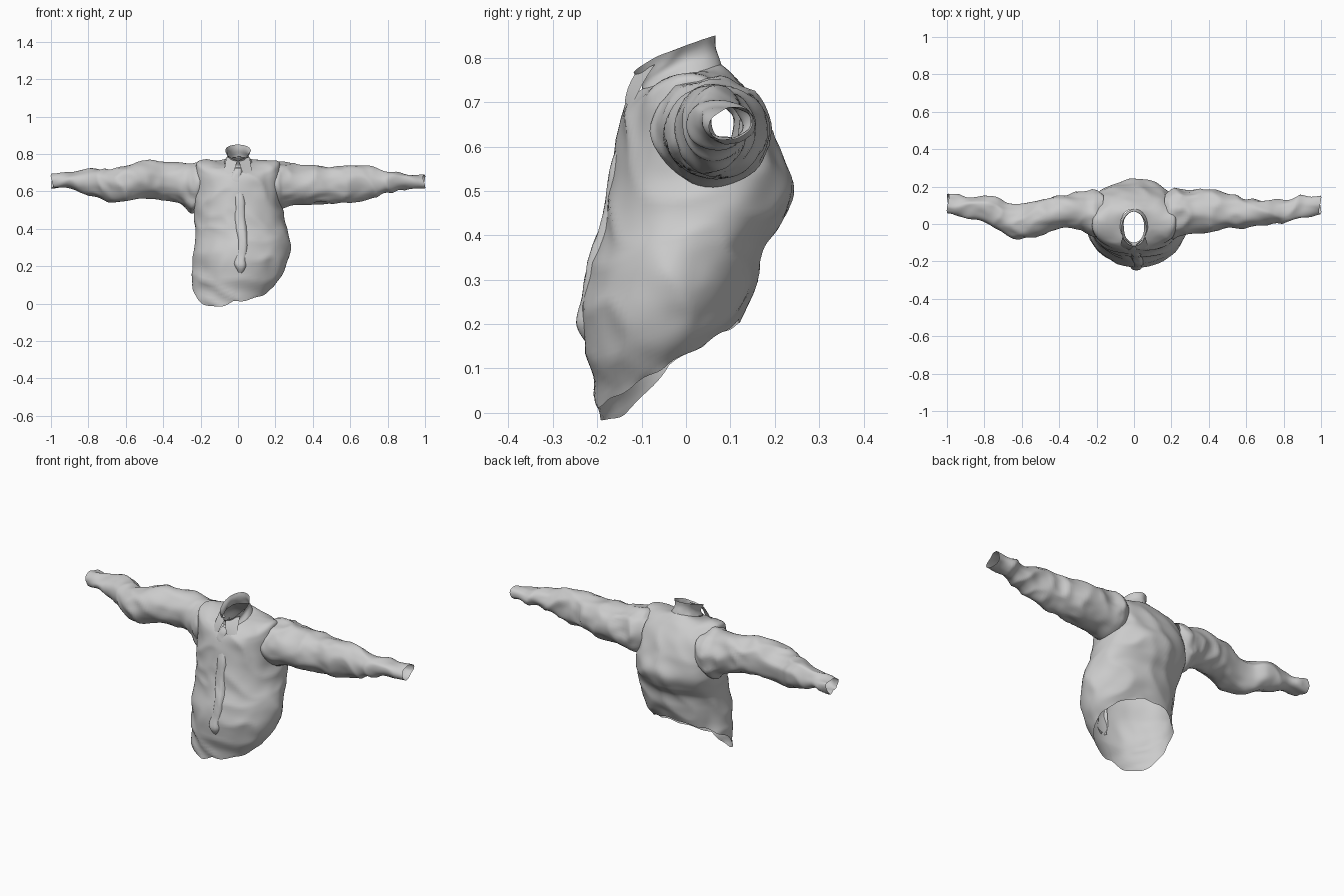
import bpy, bmesh, math
from mathutils import Vector, noise

if "Cube" in bpy.data.objects:
    bpy.data.objects.remove(bpy.data.objects["Cube"])


def spline(rows, t):
    """Catmull-Rom sample through a table of rows, t in 0..1."""
    n = len(rows) - 1
    i = min(int(t * n), n - 1)
    u = t * n - i
    p = [rows[max(0, min(n, i + k))] for k in (-1, 0, 1, 2)]
    return [0.5 * (2 * b + (c - a) * u + (2 * a - 5 * b + 4 * c - d) * u * u
                   + (3 * b - a - 3 * c + d) * u ** 3) for a, b, c, d in zip(*p)]


def power(v, e):
    return math.copysign(abs(v) ** e, v)


def grid_mesh(name, point, rows, cols, closed=True, folds=0.0, scale=(7, 7, 7), cut=None):
    """Skin a grid of points, add cloth folds along the normals, smooth it."""
    bm = bmesh.new()
    v = [[bm.verts.new(point(r / rows, c / cols)) for c in range(cols if closed else cols + 1)]
         for r in range(rows + 1)]
    for r in range(rows):
        for c in range(cols):
            d = (c + 1) % cols if closed else c + 1
            bm.faces.new((v[r][c], v[r][d], v[r + 1][d], v[r + 1][c]))
    bmesh.ops.recalc_face_normals(bm, faces=bm.faces)
    bm.normal_update()
    if folds:
        moves = []
        for w in bm.verts:
            q = Vector([a * b for a, b in zip(w.co, scale)])
            q += 0.5 * noise.noise_vector(w.co * 4)
            ridge = 0.45 - 2 * abs(noise.noise(q))
            moves.append(w.normal * folds * (ridge + 0.3 * noise.noise(q * 2.3)))
        for w, m in zip(bm.verts, moves):
            w.co += m
    if cut:
        bmesh.ops.delete(bm, geom=[f for f in bm.faces if cut(f.calc_center_median())],
                         context='FACES')
    me = bpy.data.meshes.new(name)
    bm.to_mesh(me)
    bm.free()
    ob = bpy.data.objects.new(name, me)
    bpy.context.collection.objects.link(ob)
    bpy.context.view_layer.objects.active = ob
    ob.select_set(True)
    bpy.ops.object.shade_smooth_by_angle(angle=math.radians(50))
    ob.select_set(False)
    return ob


# Torso rings, hem to neck: left, right, front y, back y, front z, back z, side lift
TORSO = [
    (-.245, .20, -.20, .125, .012, .205, 0),
    (-.243, .25, -.222, .14, .12, .24, 0),
    (-.238, .278, -.232, .158, .23, .30, 0),
    (-.235, .275, -.212, .172, .33, .37, 0),
    (-.232, .255, -.187, .21, .42, .425, 0),
    (-.238, .238, -.167, .24, .52, .50, 0),
    (-.237, .23, -.155, .212, .61, .59, .01),
    (-.23, .225, -.145, .172, .67, .675, .045),
    (-.205, .20, -.122, .125, .705, .735, .045),
    (-.073, .07, -.098, .078, .725, .785, 0),
]


def torso_point(t, s):
    xl, xr, yf, yb, zf, zb, lift = spline(TORSO, t)
    a = math.tau * s
    c, n = math.cos(a), math.sin(a)
    # pointed belly below, fuller chest above
    upper = min(1, max(0, (t - .35) * 4))
    e = 2.0 + .25 * upper if n > 0 else 1.8 + .45 * upper
    x = (xl + xr) / 2 + (xr - xl) / 2 * power(c, 2 / e)
    k = (1 + power(n, 2 / e)) / 2
    z = zf + (zb - zf) * k + lift * c ** 4
    if n < 0 and c < 0:                       # hanging left corner of the hem
        z -= .10 * abs(n * c) * max(0, 1 - t * 5)
    if t == 0:
        z += 0.003 * math.sin(a * 11)
    return Vector((x, yf + (yb - yf) * k, z))


def armhole(p):
    return abs(p.x) > .17 and ((p.y - .05) / .095) ** 2 + ((p.z - .63) / .09) ** 2 < 1


grid_mesh("shirt_body", torso_point, 64, 96, folds=.009, scale=(6, 6, 7), cut=armhole)

# Sleeve rings, shoulder to cuff: x, front y, back y, bottom z, top z
LEFT = [
    (-.165, -.055, .16, .54, .735), (-.21, -.068, .182, .505, .75), (-.25, -.05, .178, .487, .747),
    (-.30, -.025, .168, .535, .75), (-.40, -.022, .15, .557, .76), (-.50, -.058, .133, .565, .763),
    (-.60, -.081, .108, .547, .733), (-.68, -.063, .113, .54, .718), (-.74, -.018, .148, .57, .718),
    (-.80, .01, .148, .583, .727), (-.88, .033, .148, .608, .703), (-.995, .057, .165, .617, .692),
]
RIGHT = [
    (.165, -.055, .16, .55, .735), (.205, -.075, .184, .517, .753), (.24, -.063, .187, .513, .757),
    (.30, -.05, .183, .528, .745), (.40, -.042, .183, .53, .738), (.50, -.032, .168, .538, .728),
    (.60, -.017, .135, .542, .738), (.70, -.005, .128, .558, .732), (.76, .003, .128, .58, .715),
    (.82, .01, .133, .597, .703), (.90, .033, .153, .612, .697), (.995, .053, .158, .612, .685),
]


def sleeve(name, rows):
    def point(t, s):
        x, yf, yb, z0, z1 = spline(rows, t)
        c, n = math.cos(math.tau * s), math.sin(math.tau * s)
        x += .006 * math.sin(2 * math.tau * s) * t
        return Vector((x, (yf + yb) / 2 + (yb - yf) / 2 * c, (z0 + z1) / 2 + (z1 - z0) / 2 * n))
    grid_mesh(name, point, 80, 48, folds=.013, scale=(7, 10, 10))


sleeve("left_sleeve", LEFT)
sleeve("right_sleeve", RIGHT)

# Standing collar: half width, front y, back y, front z, back z
COLLAR = [(.074, -.10, .08, .718, .782), (.058, -.098, .072, .735, .81),
          (.058, -.106, .068, .750, .83), (.068, -.118, .066, .766, .85)]


def collar_point(t, s):
    w, yf, yb, zf, zb = spline(COLLAR, t)
    c, n = math.cos(math.tau * s), math.sin(math.tau * s)
    k = (1 + n) / 2
    return Vector((w * c, yf + (yb - yf) * k, zf + (zb - zf) * k ** .7))


grid_mesh("collar", collar_point, 14, 48, folds=.004, scale=(14, 14, 14))

# Collar points folded down at the front
for side, name in ((-1, "left_collar_point"), (1, "right_collar_point")):
    a, b, c, d = [Vector((side * x, y, z)) for x, y, z in
                  ((.004, -.116, .762), (.062, -.07, .785), (.078, -.124, .685), (.024, -.138, .70))]

    def flap(u, v, a=a, b=b, c=c, d=d):
        p = a.lerp(b, v).lerp(d.lerp(c, v), u)
        p.y -= .004 * math.sin(math.pi * u)
        return p
    grid_mesh(name, flap, 8, 8, closed=False)

# Button placket: crooked raised band down the front
PLACKET = [(.0, -.118, .725, .022), (-.012, -.146, .67, .034), (.005, -.162, .58, .028),
           (.01, -.182, .48, .032), (.02, -.208, .38, .028), (.022, -.233, .28, .028),
           (.012, -.244, .21, .032), (.012, -.232, .165, .014)]


def placket_point(t, s):
    x, y, z, w = spline(PLACKET, t)
    u = 2 * s - 1
    return Vector((x + w * u + .003 * math.sin(t * 22),
                   y + .018 * u ** 4 - .003 * math.sin(t * 23), z))


grid_mesh("button_placket", placket_point, 40, 8, closed=False, folds=.003, scale=(20, 20, 20))
